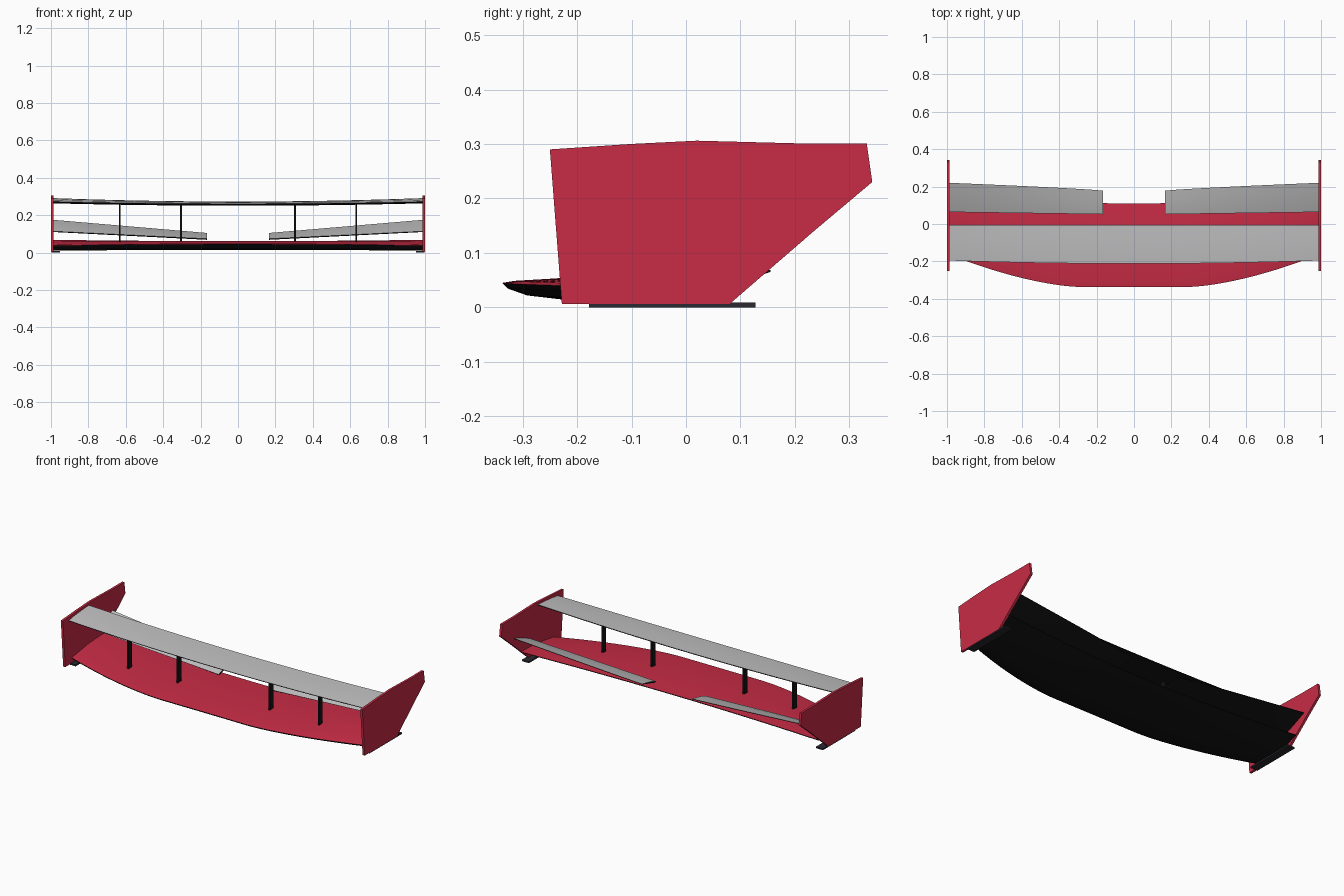
import bpy
import bmesh

if "Cube" in bpy.data.objects:
    bpy.data.objects.remove(bpy.data.objects["Cube"])


def material(name, r, g, b):
    m = bpy.data.materials.new(name)
    m.use_nodes = True
    m.diffuse_color = (r, g, b, 1)
    m.node_tree.nodes["Principled BSDF"].inputs["Base Color"].default_value = (r, g, b, 1)
    return m


red = material("red paint", 0.58, 0.025, 0.06)
black = material("black carbon", 0.007, 0.007, 0.008)
silver = material("silver grey", 0.53, 0.53, 0.54)
dark = material("dark grey", 0.022, 0.022, 0.03)


def finish(name, bm, mats, smooth=False):
    bmesh.ops.recalc_face_normals(bm, faces=bm.faces)
    mesh = bpy.data.meshes.new(name)
    bm.to_mesh(mesh)
    bm.free()
    for m in mats:
        mesh.materials.append(m)
    obj = bpy.data.objects.new(name, mesh)
    bpy.context.collection.objects.link(obj)
    if smooth:
        bpy.ops.object.select_all(action="DESELECT")
        obj.select_set(True)
        bpy.context.view_layer.objects.active = obj
        bpy.ops.object.shade_smooth_by_angle(angle=0.6)
    return obj


def loft_wing(name, x0, x1, steps, chord, top, bottom, top_mat):
    """Loft an aerofoil along x; chord(x) gives leading and trailing y, z."""
    bm = bmesh.new()
    rings = []
    for i in range(steps + 1):
        x = x0 + (x1 - x0) * i / steps
        ya, za, yb, zb = chord(x)
        rings.append([bm.verts.new((x, ya + (yb - ya) * t, za + (zb - za) * t + dz))
                      for t, dz in top + bottom])
    n = len(top) + len(bottom)
    for a, b in zip(rings, rings[1:]):
        for k in range(n):
            j = (k + 1) % n
            f = bm.faces.new((a[k], a[j], b[j], b[k]))
            f.material_index = 0 if k < len(top) - 1 else 1
    bm.faces.new(rings[0]).material_index = 1
    bm.faces.new(rings[-1]).material_index = 1
    return finish(name, bm, [top_mat, black], True)


def box(name, x, y, z, mat):
    bm = bmesh.new()
    bmesh.ops.create_cube(bm, size=1)
    for v in bm.verts:
        v.co = [lim[0] if c < 0 else lim[1] for c, lim in zip(v.co, (x, y, z))]
    return finish(name, bm, [mat])


# Main plane with a swept leading edge
def main_chord(x):
    s = max(0, (abs(x) - 0.28) / 0.7)
    e = x * x
    return (-0.337 + 0.17 * s ** 1.6, 0.045 - 0.008 * e,
            0.11 + 0.046 * e, 0.058 + 0.011 * e)


loft_wing("main_plane", -0.987, 0.987, 48, main_chord,
          [(0, 0), (0.05, 0.003), (0.2, 0.005), (0.5, 0.01), (0.8, 0.006), (1, 0)],
          [(1, -0.004), (0.75, -0.022), (0.5, -0.035), (0.25, -0.034),
           (0.1, -0.024), (0.02, -0.01)], red)


# Raised upper wing
def upper_chord(x):
    e = x * x
    return -0.212 + 0.017 * e, 0.261 + 0.012 * e, -0.005, 0.273 + 0.019 * e


loft_wing("upper_wing", -0.987, 0.987, 32, upper_chord,
          [(0, 0), (0.3, 0.003), (0.7, 0.002), (1, 0)],
          [(1, -0.004), (0.5, -0.01), (0.15, -0.012), (0.03, -0.007)], silver)


# Rear flaps rising outward
def flap_chord(x):
    t = (abs(x) - 0.165) / 0.82
    return (0.052 + 0.012 * t, 0.074 + 0.04 * t,
            0.178 + 0.042 * t ** 0.8 if t > 0 else 0.178, 0.105 + 0.07 * t)


# Endplate outline in y, z
plate = [(-0.25, 0.29), (-0.1, 0.3), (0.02, 0.306), (0.21, 0.301), (0.332, 0.301),
         (0.342, 0.23), (0.235, 0.14), (0.08, 0.006), (-0.228, 0.006)]

for side, s in (("left", 1), ("right", -1)):
    loft_wing(side + "_flap", 0.165 * s, 0.987 * s, 16, flap_chord,
              [(0, 0), (0.3, 0.003), (0.7, 0.002), (1, 0)],
              [(1, -0.003), (0.5, -0.006), (0.05, -0.007)], silver)

    bm = bmesh.new()
    face = bm.faces.new([bm.verts.new((0.986 * s, y, z)) for y, z in plate])
    ext = bmesh.ops.extrude_face_region(bm, geom=[face], use_keep_orig=True)
    for v in ext["geom"]:
        if isinstance(v, bmesh.types.BMVert):
            v.co.x = s
    finish(side + "_endplate", bm, [red])

    # Skid under each endplate
    box(side + "_skid", sorted((0.952 * s, 0.998 * s)), (-0.178, 0.128), (0, 0.009), dark)

    # Slim pylons holding the upper wing
    for place, x in (("inner", 0.305), ("outer", 0.632)):
        box(f"{side}_{place}_pylon", (x * s - 0.005, x * s + 0.005),
            (-0.14, -0.108), (0.05, 0.262), black)
